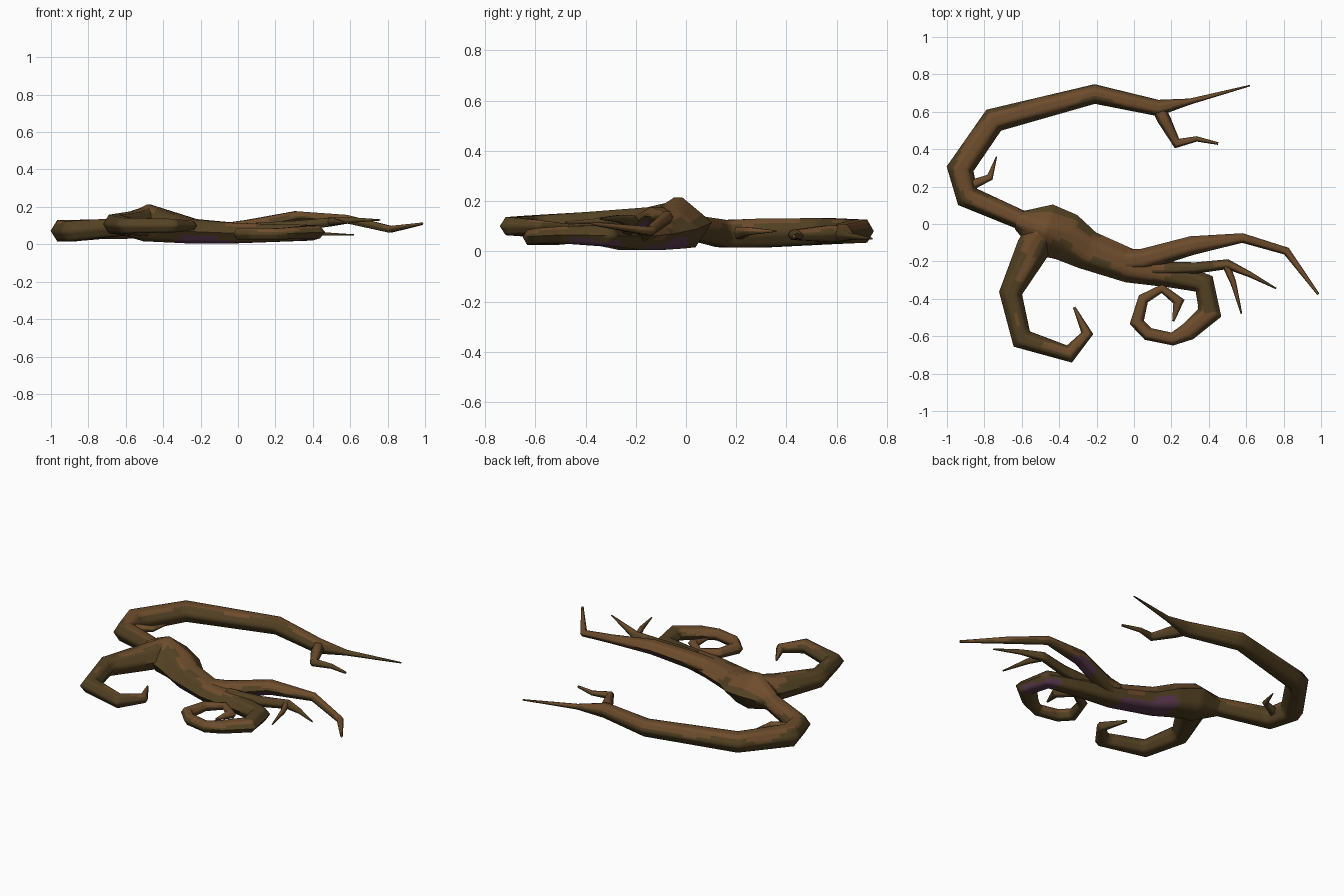
import bpy, bmesh, math
from mathutils import Vector

SIDES, CUTS, SPLIT = 6, 7, 3


def material(name, rgb):
    m = bpy.data.materials.new(name)
    m.diffuse_color = (*rgb, 1)
    return m


MATS = [material("bark_brown", (0.155, 0.074, 0.026)),
        material("moss_olive", (0.086, 0.053, 0.017)),
        material("root_purple", (0.105, 0.042, 0.080))]


def rings(path):
    """Mitred rings along (x, y, z, half width[, half height[, top pinch]])."""
    pts = [Vector(p[:3]) for p in path]
    out = []
    for i, p in enumerate(path):
        a = (pts[i] - pts[i - 1]) if i else (pts[1] - pts[0])
        b = (pts[i + 1] - pts[i]) if i < len(pts) - 1 else a
        a, b = a.normalized(), b.normalized()
        t = (a + b).normalized()
        side = Vector((t.y, -t.x, 0)).normalized()
        up = side.cross(t)
        if up.z < 0:
            up = -up
        w = p[3] / max(t.dot(a), 0.7)
        h = p[4] if len(p) > 4 else p[3] * 0.9
        pinch = p[5] if len(p) > 5 else 1
        ring = []
        for k in range(SIDES):
            c, s = math.cos(k * math.tau / SIDES), math.sin(k * math.tau / SIDES)
            ring.append(pts[i] + side * w * c * (pinch if s > 0.1 else 1)
                        + up * h * s / math.sin(math.pi / 3))
        # split the flat sides so that colour patches can be small
        out.append([ring[k].lerp(ring[(k + 1) % SIDES], q / SPLIT)
                    for k in range(SIDES) for q in range(SPLIT)])
    return out


def limb(name, path, moss=0.0, purple=None):
    """Tapering limb; moss = height of the olive, purple = x range below."""
    bm = bmesh.new()
    base = rings(path)
    fine = []
    for r0, r1 in zip(base, base[1:]):
        fine += [[u.lerp(v, s / CUTS) for u, v in zip(r0, r1)] for s in range(CUTS)]
    fine.append(base[-1])
    loops = [[bm.verts.new(v) for v in r] for r in fine]
    n = SIDES * SPLIT
    shade = {}
    for r0, r1 in zip(loops, loops[1:]):
        mid = sum((v.co for v in r0 + r1), Vector()) / (2 * n)
        for k in range(n):
            j = (k + 1) % n
            f = bm.faces.new((r0[k], r0[j], r1[j], r1[k]))
            shade[f] = (f.calc_center_median() - mid).normalized()
    bm.faces.new(loops[0])
    bm.faces.new(loops[-1])
    bmesh.ops.recalc_face_normals(bm, faces=bm.faces)
    # moss low and towards the front with a wavering edge, purple strips below
    for f, d in shade.items():
        c = f.calc_center_median()
        wave = 0.22 * math.sin(13 * c.x + 7 * c.y) + 0.16 * math.sin(29 * c.y - 11 * c.x)
        height = 0.9 * d.z + (0.55 if d.y < 0 else 0.2) * d.y
        f.material_index = 1 if height < moss + wave else 0
        if purple and purple[0] < c.x < purple[1] and d.z < -0.4 + 0.3 * wave:
            f.material_index = 2
    me = bpy.data.meshes.new(name)
    bm.to_mesh(me)
    bm.free()
    for m in MATS:
        me.materials.append(m)
    me.shade_smooth()
    me.set_sharp_from_angle(angle=math.radians(66))
    ob = bpy.data.objects.new(name, me)
    bpy.context.collection.objects.link(ob)


# Trunk with its raised crown
limb("trunk", [(-0.62, 0.02, .095, .05, .045), (-0.48, -0.03, .115, .14, .099, .25),
               (-0.36, -0.07, .09, .13, .08, .7), (-0.25, -0.14, .07, .105, .065),
               (-0.02, -0.225, .06, .09, .055), (0.20, -0.27, .06, .07, .047)],
     0.38, (-0.34, -0.04))

# Spiral root curling in on itself
limb("spiral_root", [(0.10, -0.25, .06, .075, .047), (0.20, -0.27, .06, .07, .047),
                     (0.375, -0.32, .062, .052, .042), (0.405, -0.475, .065, .056, .035)],
     1.0, (0.33, 0.5))
limb("spiral_tip", [(0.395, -0.43, .065, .056, .035), (0.405, -0.475, .065, .056, .035),
                    (0.29, -0.575, .06, .048, .032),
                    (0.205, -0.615, .055, .033), (0.075, -0.588, .055, .034),
                    (0.015, -0.525, .055, .034), (0.05, -0.40, .06, .028),
                    (0.15, -0.345, .065, .02), (0.24, -0.415, .065, .026),
                    (0.21, -0.52, .065, .006)], 0.1)

# Long arching branch with fork and thorn
limb("arch_branch", [(-0.45, -0.03, .11, .09, .06), (-0.60, 0.02, .095, .052),
                     (-0.89, 0.145, .07, .06), (-0.93, 0.295, .072, .066, .058),
                     (-0.75, 0.555, .08, .064, .052), (-0.21, 0.695, .08, .051),
                     (0.13, 0.62, .07, .043), (0.30, 0.655, .06, .016),
                     (0.62, 0.74, .05, .004)], 0.52)
limb("arch_fork", [(0.13, 0.62, .07, .035), (0.16, 0.56, .07, .036),
                   (0.23, 0.43, .065, .022), (0.335, 0.455, .06, .014),
                   (0.45, 0.43, .06, .007)], 0.45)
limb("arch_thorn", [(-0.89, 0.20, .07, .03), (-0.77, 0.25, .08, .017),
                    (-0.735, 0.36, .08, .003)], -0.2)

# Hooked branch at the front left
limb("hook_branch", [(-0.48, -0.03, .12, .085, .08, .6), (-0.54, -0.13, .11, .09, .065),
                     (-0.66, -0.37, .108, .058, .05), (-0.60, -0.615, .10, .052, .042),
                     (-0.345, -0.695, .10, .04), (-0.25, -0.585, .10, .027),
                     (-0.32, -0.445, .10, .007)], 0.82)

# Rising branch on the right
limb("right_branch", [(-0.10, -0.20, .065, .06, .045), (0.05, -0.19, .085, .058, .045),
                      (0.31, -0.115, .14, .05, .037), (0.58, -0.075, .135, .025),
                      (0.815, -0.145, .08, .02), (0.985, -0.375, .11, .007)],
     -0.1, (0.2, 0.4))

# Forked twig between the right branch and the spiral
limb("forked_twig", [(0.10, -0.24, .08, .04), (0.33, -0.235, .10, .03),
                     (0.50, -0.215, .12, .026), (0.62, -0.27, .13, .015),
                     (0.76, -0.345, .13, .004)], 0.9)
limb("forked_twig_spur", [(0.49, -0.215, .12, .022), (0.53, -0.31, .12, .016),
                          (0.575, -0.48, .115, .004)], 0.8)
